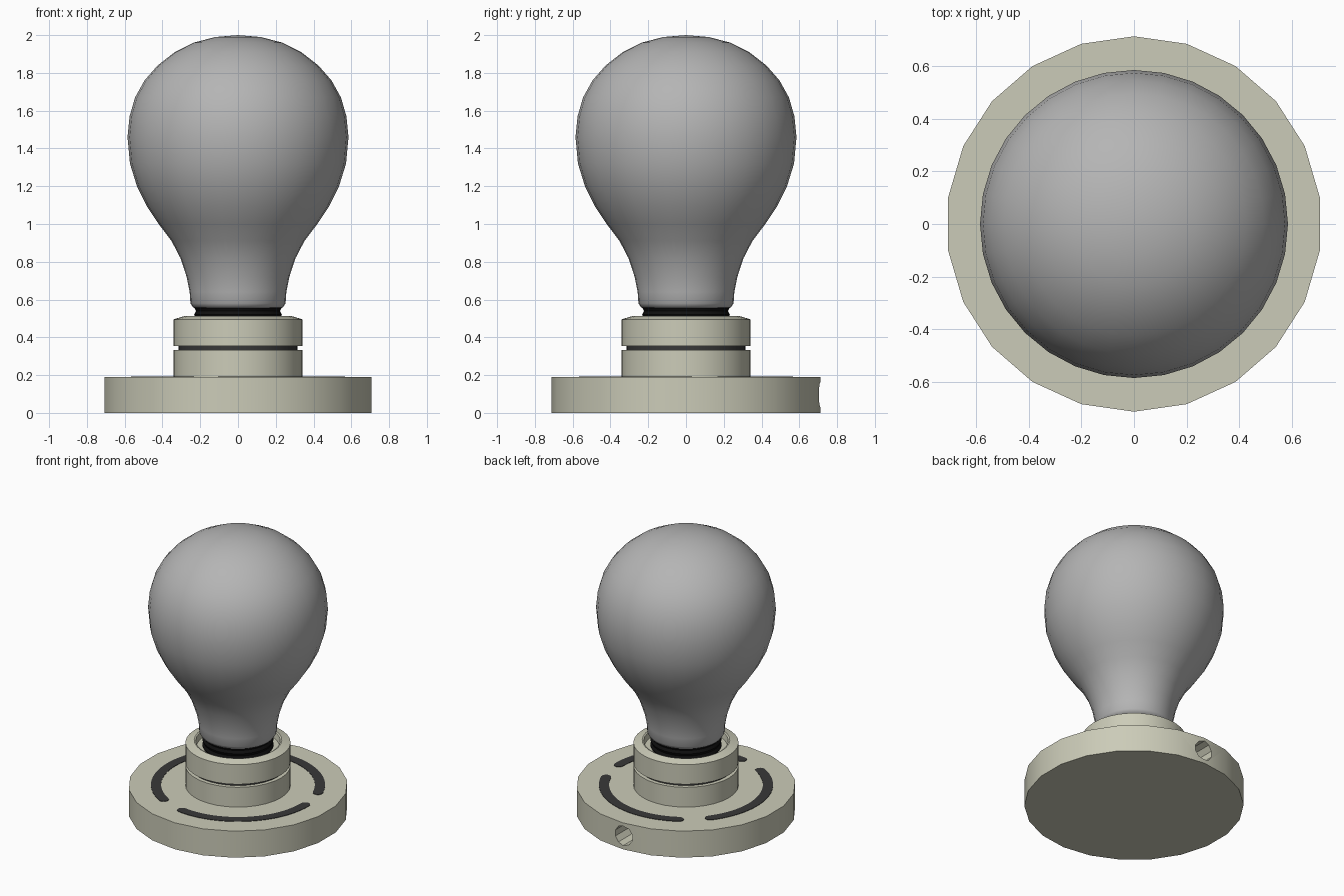
import bpy, bmesh, math

if "Cube" in bpy.data.objects:
    bpy.data.objects.remove(bpy.data.objects["Cube"])


def material(name, rgb):
    m = bpy.data.materials.new(name)
    m.diffuse_color = (*rgb, 1)
    m.use_nodes = True
    m.node_tree.nodes["Principled BSDF"].inputs["Base Color"].default_value = m.diffuse_color
    return m


BEIGE = material("warm_beige", (0.60, 0.60, 0.48))
GLASS = material("bulb_grey", (0.46, 0.46, 0.46))
DARK = material("dark_grey", (0.04, 0.04, 0.04))
BLACK = material("black", (0.005, 0.005, 0.005))


def finish(name, bm, mat):
    bmesh.ops.recalc_face_normals(bm, faces=bm.faces)
    mesh = bpy.data.meshes.new(name)
    bm.to_mesh(mesh)
    bm.free()
    mesh.materials.append(mat)
    ob = bpy.data.objects.new(name, mesh)
    bpy.context.collection.objects.link(ob)
    return ob


def activate(ob):
    bpy.ops.object.select_all(action='DESELECT')
    ob.select_set(True)
    bpy.context.view_layer.objects.active = ob


def smooth(ob, degrees=30):
    activate(ob)
    bpy.ops.object.shade_smooth_by_angle(angle=math.radians(degrees))


def lathe(name, profile, mat, sides=32):
    """Revolve (radius, z) points about z; open ends are capped."""
    bm = bmesh.new()
    rings = []
    for r, z in profile:
        if r == 0:
            rings.append([bm.verts.new((0, 0, z))] * sides)
            continue
        angles = [math.pi / 2 + math.tau * i / sides for i in range(sides)]
        rings.append([bm.verts.new((r * math.cos(a), r * math.sin(a), z)) for a in angles])
    for a, b in zip(rings, rings[1:]):
        for i in range(sides):
            j = (i + 1) % sides
            bm.faces.new(list(dict.fromkeys((a[i], a[j], b[j], b[i]))))
    for ring, (r, z) in ((rings[0], profile[0]), (rings[-1], profile[-1])):
        if r > 0:
            bm.faces.new(ring)
    return finish(name, bm, mat)


# Base disc with a cable hole in the back
base = lathe("base_disc", [(0.713, 0), (0.713, 0.19)], BEIGE, 22)
bpy.ops.mesh.primitive_cylinder_add(vertices=10, radius=0.07, depth=0.4,
                                    location=(0, 0.75, 0.097),
                                    rotation=(math.pi / 2, 0, 0))
cutter = bpy.context.object
cutter.name = "cable_hole_cutter"
cutter.hide_render = True
cut = base.modifiers.new("cable_hole", 'BOOLEAN')
cut.operation = 'DIFFERENCE'
cut.solver = 'EXACT'
cut.object = cutter
activate(base)
bpy.ops.object.modifier_apply(modifier=cut.name)
bpy.data.objects.remove(cutter)
smooth(base)


# Three dark curved slots with rounded ends on top of the base
def slot(name, start, end, r=0.533, half=0.033, steps=24):
    bm = bmesh.new()
    outline = []
    for side, a0, a1 in ((1, start, end), (-1, end, start)):
        for i in range(steps + 1):
            a = a0 + (a1 - a0) * i / steps
            outline.append(((r + side * half) * math.cos(a), (r + side * half) * math.sin(a)))
        for k in range(1, 6):        # rounded end
            t = a1 + (0 if side > 0 else math.pi) + math.pi * k / 6
            outline.append((r * math.cos(a1) + half * math.cos(t),
                            r * math.sin(a1) + half * math.sin(t)))
    face = bm.faces.new([bm.verts.new((x, y, 0.189)) for x, y in outline])
    top = bmesh.ops.extrude_face_region(bm, geom=[face])["geom"]
    bmesh.ops.translate(bm, vec=(0, 0, 0.004),
                        verts=[v for v in top if isinstance(v, bmesh.types.BMVert)])
    return finish(name, bm, DARK)


for i in range(3):
    gap = 11 + 120 * i
    slot(f"base_slot_{i + 1}", math.radians(gap + 11), math.radians(gap + 109))

# Socket: lower collar, dark groove, upper collar with a recessed mouth
smooth(lathe("socket_lower", [(0.342, 0.185), (0.342, 0.332)], BEIGE))
smooth(lathe("socket_groove", [(0.315, 0.325), (0.315, 0.36)], DARK))
smooth(lathe("socket_upper", [(0.342, 0.353), (0.342, 0.495), (0.285, 0.512),
                              (0.275, 0.508), (0.27, 0.465)], BEIGE), 12)

# Black threaded cap under the glass
thread = [(0.222 + 0.01 * (k % 2), 0.46 + 0.02 * k) for k in range(6)]
smooth(lathe("screw_cap", thread, BLACK))

# Glass bulb
bulb = [(0.215, 0.553), (0.238, 0.558), (0.252, 0.58), (0.256, 0.64), (0.272, 0.72),
        (0.305, 0.82), (0.352, 0.91), (0.42, 1.0), (0.48, 1.09), (0.535, 1.2),
        (0.572, 1.32), (0.585, 1.46), (0.574, 1.57), (0.545, 1.67), (0.495, 1.76),
        (0.425, 1.84), (0.335, 1.91), (0.235, 1.96), (0.12, 1.99), (0, 2.0)]
smooth(lathe("glass_bulb", bulb, GLASS), 60)
